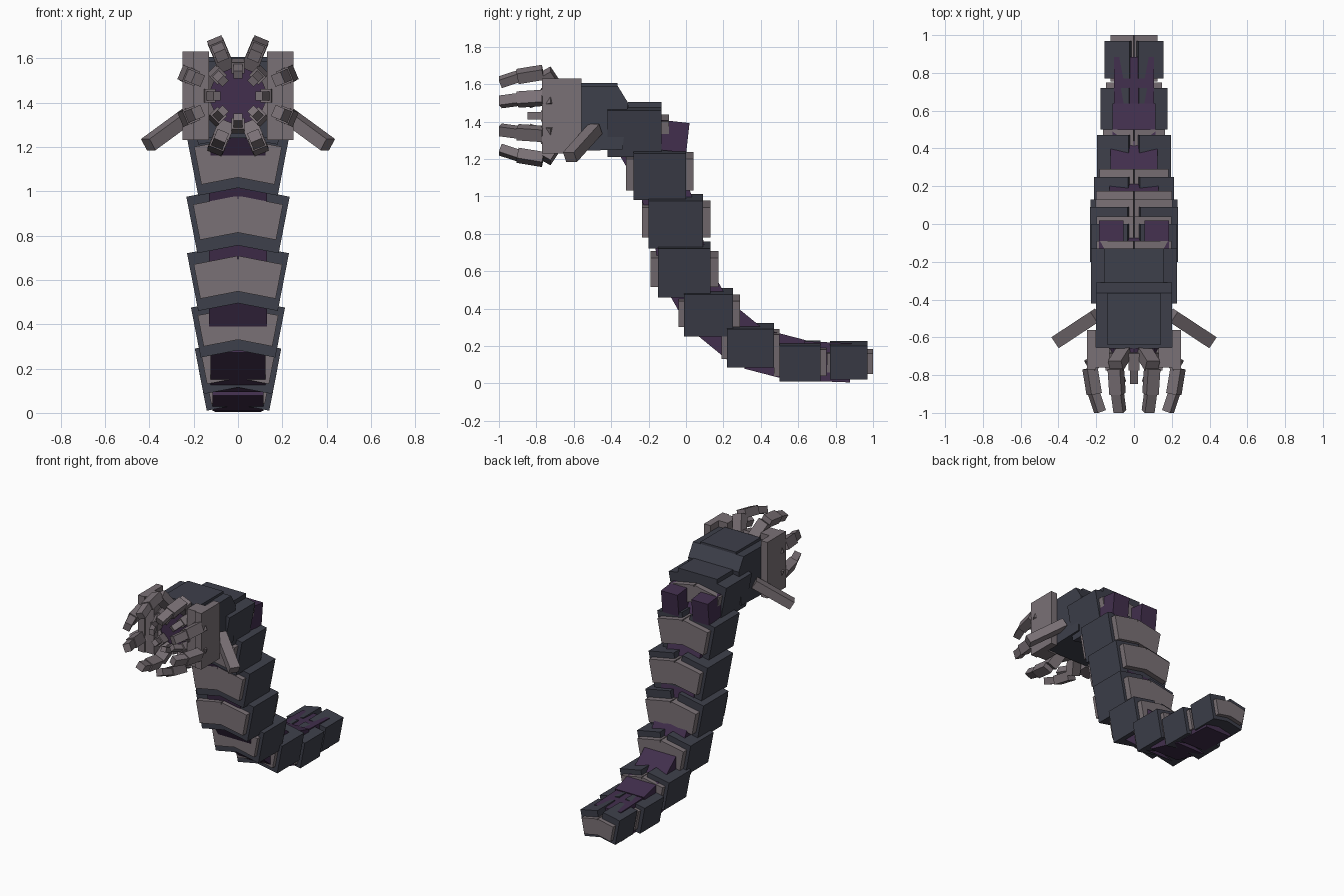
import bpy, bmesh, math
from mathutils import Vector

cube = bpy.data.objects.get("Cube")
if cube:
    bpy.data.objects.remove(cube, do_unlink=True)


def material(name, rgb):
    m = bpy.data.materials.new(name)
    m.use_nodes = True
    m.diffuse_color = (*rgb, 1)
    bsdf = m.node_tree.nodes["Principled BSDF"]
    bsdf.inputs["Base Color"].default_value = (*rgb, 1)
    bsdf.inputs["Roughness"].default_value = 0.9
    return m


SLATE = material("dark slate", (0.047, 0.050, 0.069))
GREY = material("warm grey", (0.195, 0.165, 0.180))
PURPLE = material("dark purple", (0.054, 0.028, 0.074))


def finish(name, bm, mat):
    bmesh.ops.recalc_face_normals(bm, faces=bm.faces[:])
    mesh = bpy.data.meshes.new(name)
    bm.to_mesh(mesh)
    bm.free()
    mesh.materials.append(mat)
    ob = bpy.data.objects.new(name, mesh)
    bpy.context.collection.objects.link(ob)
    return ob


def loft(bm, ring_a, ring_b):
    """Closed solid between two matching rings of points."""
    a = [bm.verts.new(p) for p in ring_a]
    b = [bm.verts.new(p) for p in ring_b]
    n = len(a)
    bm.faces.new(a)
    bm.faces.new(b[::-1])
    for i in range(n):
        bm.faces.new((a[i], b[i], b[(i + 1) % n], a[(i + 1) % n]))


def box(bm, x0, x1, y0, y1, z0, z1):
    ring = [(x0, z0), (x1, z0), (x1, z1), (x0, z1)]
    loft(bm, [(x, y0, z) for x, z in ring], [(x, y1, z) for x, z in ring])


def beam(bm, a, b, width, depth, side):
    """Box running from a to b; width is measured along the side direction."""
    a, b = Vector(a), Vector(b)
    d = (b - a).normalized()
    s = Vector(side)
    s = (s - d * s.dot(d)).normalized()
    t = d.cross(s)
    corners = [s * i * width / 2 + t * j * depth / 2
               for i, j in ((-1, -1), (1, -1), (1, 1), (-1, 1))]
    loft(bm, [a + c for c in corners], [b + c for c in corners])


def tilted_pair(name, mat, top_x, y0, y1, z0, z1, reach, angle=math.radians(11)):
    """Two mirrored blocks leaning outward, meeting in a shallow ridge."""
    bm = bmesh.new()
    h = z1 - z0
    low_x = top_x - h * math.tan(angle)
    vx, vz = -math.cos(angle) * reach, math.sin(angle) * reach
    ring = [(low_x, z0), (top_x, z1), (top_x + vx, z1 + vz), (low_x + vx, z0 + vz)]
    for s in (1, -1):
        loft(bm, [(s * x, y0, z) for x, z in ring], [(s * x, y1, z) for x, z in ring])
    return finish(name, bm, mat)


# Body segments from tail to neck: top half width, armour y/z range, band y/z range
segments = [
    (0.155, 0.77, 0.97, 0.02, 0.20, 0.755, 1.00, 0.05, 0.16),
    (0.178, 0.50, 0.72, 0.01, 0.20, 0.470, 0.75, 0.04, 0.18),
    (0.195, 0.22, 0.47, 0.085, 0.29, 0.190, 0.50, 0.13, 0.26),
    (0.212, -0.01, 0.25, 0.25, 0.475, -0.04, 0.29, 0.30, 0.44),
    (0.230, -0.15, 0.13, 0.46, 0.72, -0.19, 0.175, 0.515, 0.67),
    (0.233, -0.20, 0.09, 0.72, 0.975, -0.235, 0.13, 0.78, 0.94),
    (0.228, -0.28, 0.00, 0.98, 1.23, -0.32, 0.04, 1.03, 1.20),
    (0.228, -0.42, -0.13, 1.21, 1.46, -0.40, -0.09, 1.28, 1.40),
]
for i, (w, y0, y1, z0, z1, g0, g1, h0, h1) in enumerate(segments, 1):
    tilted_pair(f"armour_{i}", SLATE, w, y0, y1, z0, z1, w * 0.87)
    tilted_pair(f"band_{i}", GREY, w - 0.03, g0, g1, h0, h1, w - 0.03)

# Soft core following the spine
spine = [(0.88, 0.11, 0.10), (0.61, 0.12, 0.11), (0.34, 0.19, 0.12), (0.12, 0.37, 0.13),
         (-0.01, 0.60, 0.13), (-0.055, 0.85, 0.13), (-0.14, 1.10, 0.13),
         (-0.28, 1.34, 0.12), (-0.50, 1.42, 0.12)]
bm = bmesh.new()
for (ya, za, ra), (yb, zb, rb) in zip(spine, spine[1:]):
    r = (ra + rb) / 2
    beam(bm, (0, ya, za), (0, yb, zb), 2 * r, 2 * r, (1, 0, 0))
finish("core", bm, PURPLE)

# Pair of soft lumps behind the neck
bm = bmesh.new()
for s in (1, -1):
    beam(bm, (s * 0.12, -0.29, 1.345), (s * 0.12, 0.01, 1.312), 0.13, 0.16, (1, 0, 0))
finish("neck_lumps", bm, PURPLE)

# Neck cap and head
bm = bmesh.new()
box(bm, -0.155, 0.155, -0.31, -0.13, 1.40, 1.505)
finish("neck_cap", bm, SLATE)
bm = bmesh.new()
profile = [(-0.66, 1.585), (-0.365, 1.59), (-0.31, 1.50), (-0.34, 1.25), (-0.66, 1.24)]
loft(bm, [(-0.2, y, z) for y, z in profile], [(0.2, y, z) for y, z in profile])
box(bm, -0.14, 0.14, -0.64, -0.365, 1.50, 1.606)
finish("head", bm, SLATE)

# Cheek plates
bm = bmesh.new()
for s in (1, -1):
    x0, x1 = sorted((s * 0.2, s * 0.25))
    box(bm, x0, x1, -0.77, -0.56, 1.23, 1.63)
    x0, x1 = sorted((s * 0.13, s * 0.21))
    box(bm, x0, x1, -0.76, -0.655, 1.23, 1.63)
finish("cheek_plates", bm, GREY)

# Side feelers
bm = bmesh.new()
for s in (1, -1):
    beam(bm, (s * 0.20, -0.485, 1.36), (s * 0.405, -0.62, 1.21), 0.06, 0.07, (0, 0, 1))
finish("feelers", bm, GREY)

# Mouth
MOUTH_Z = 1.43
bm = bmesh.new()
ring = [(0.15 * math.cos(k * math.pi / 4), 0.15 * math.sin(k * math.pi / 4)) for k in range(8)]
loft(bm, [(x, -0.69, MOUTH_Z + z) for x, z in ring], [(x, -0.65, MOUTH_Z + z) for x, z in ring])
finish("mouth", bm, PURPLE)

# Eight jointed claws around the mouth, each with a root, a finger and a tip
claws, teeth = bmesh.new(), bmesh.new()
for k in range(8):
    a = math.radians(22.5 + 45 * k)
    tangent = (-math.sin(a), 0, math.cos(a))

    def at(r, y):
        return (r * math.cos(a), y, MOUTH_Z + r * math.sin(a))

    beam(claws, at(0.14, -0.68), at(0.255, -0.75), 0.075, 0.06, tangent)
    beam(claws, at(0.252, -0.765), at(0.228, -0.90), 0.07, 0.06, tangent)
    beam(claws, at(0.235, -0.88), at(0.195, -0.993), 0.055, 0.048, tangent)
    # inner ring of teeth, set between the claws
    a += math.radians(22.5)
    tangent = (-math.sin(a), 0, math.cos(a))
    beam(teeth, at(0.145, -0.68), at(0.125, -0.77), 0.06, 0.05, tangent)
    beam(teeth, at(0.13, -0.76), at(0.095, -0.84), 0.04, 0.035, tangent)
finish("claws", claws, GREY)
finish("teeth", teeth, GREY)
